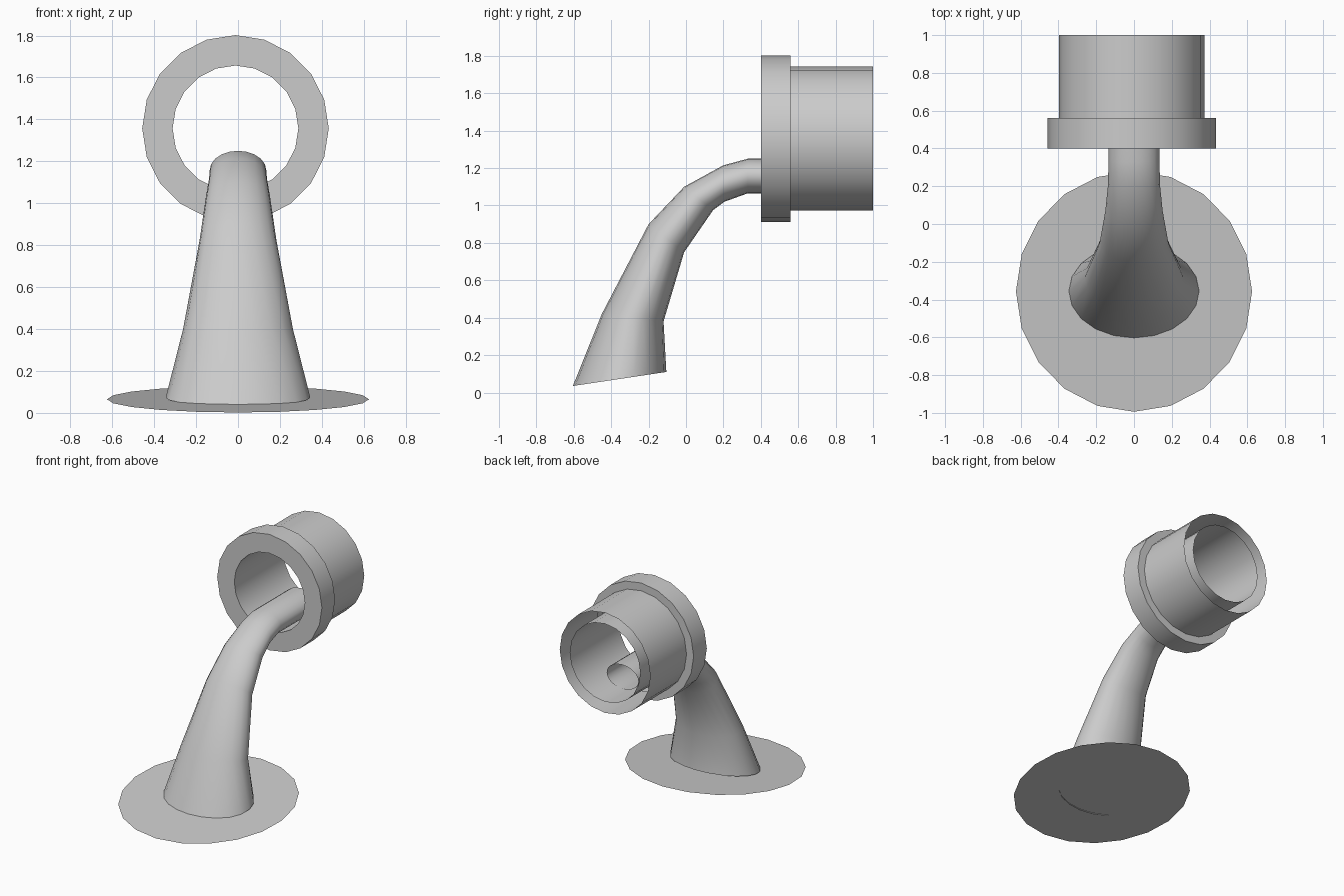
import bpy, bmesh, math
from mathutils import Vector

if "Cube" in bpy.data.objects:
    bpy.data.objects.remove(bpy.data.objects["Cube"])

SIDES = 20


def loft(name, rings, cap=False):
    """Skin a list of (centre, half_axis_a, half_axis_b) elliptical sections."""
    bm = bmesh.new()
    loops = []
    for c, a, b in rings:
        c, a, b = Vector(c), Vector(a), Vector(b)
        loops.append([bm.verts.new(c + a * math.cos(t) + b * math.sin(t))
                      for t in (2 * math.pi * i / SIDES for i in range(SIDES))])
    for p, q in zip(loops, loops[1:]):
        for i in range(SIDES):
            j = (i + 1) % SIDES
            bm.faces.new((p[i], p[j], q[j], q[i]))
    if cap:
        bm.faces.new(loops[0])
    else:
        bmesh.ops.recalc_face_normals(bm, faces=bm.faces)
    mesh = bpy.data.meshes.new(name)
    bm.to_mesh(mesh)
    bm.free()
    ob = bpy.data.objects.new(name, mesh)
    bpy.context.collection.objects.link(ob)
    bpy.ops.object.select_all(action='DESELECT')
    ob.select_set(True)
    bpy.context.view_layer.objects.active = ob
    bpy.ops.object.shade_smooth_by_angle(angle=math.radians(35))
    return ob


# thin, slightly tilted base disc
loft("base_disc", [((0, -0.357, 0.065), (0.625, 0, 0), (0, 0.637, 0.063))], cap=True)

# curved tapering stem: (outer y, z), (inner y, z), half width
sections = [
    ((-0.605, 0.035), (-0.105, 0.11), 0.345),
    ((-0.45, 0.42), (-0.12, 0.38), 0.262),
    ((-0.20, 0.90), (-0.01, 0.75), 0.183),
    ((-0.01, 1.10), (0.145, 0.975), 0.152),
    ((0.20, 1.215), (0.205, 1.02), 0.138),
    ((0.33, 1.25), (0.33, 1.065), 0.135),
    ((0.77, 1.25), (0.77, 1.065), 0.135),
]
rings = []
for (y0, z0), (y1, z1), w in sections:
    rings.append(((0, (y0 + y1) / 2, (z0 + z1) / 2), (w, 0, 0),
                  (0, (y0 - y1) / 2, (z0 - z1) / 2)))
loft("stem", rings)

# double-walled socket with a front collar, open between the walls at the back
profile = [(0.385, 1.0), (0.385, 0.56), (0.445, 0.56),
           (0.445, 0.40), (0.30, 0.40), (0.30, 1.0)]
loft("socket", [((-0.012, y, 1.357), (r, 0, 0), (0, 0, r)) for r, y in profile])
